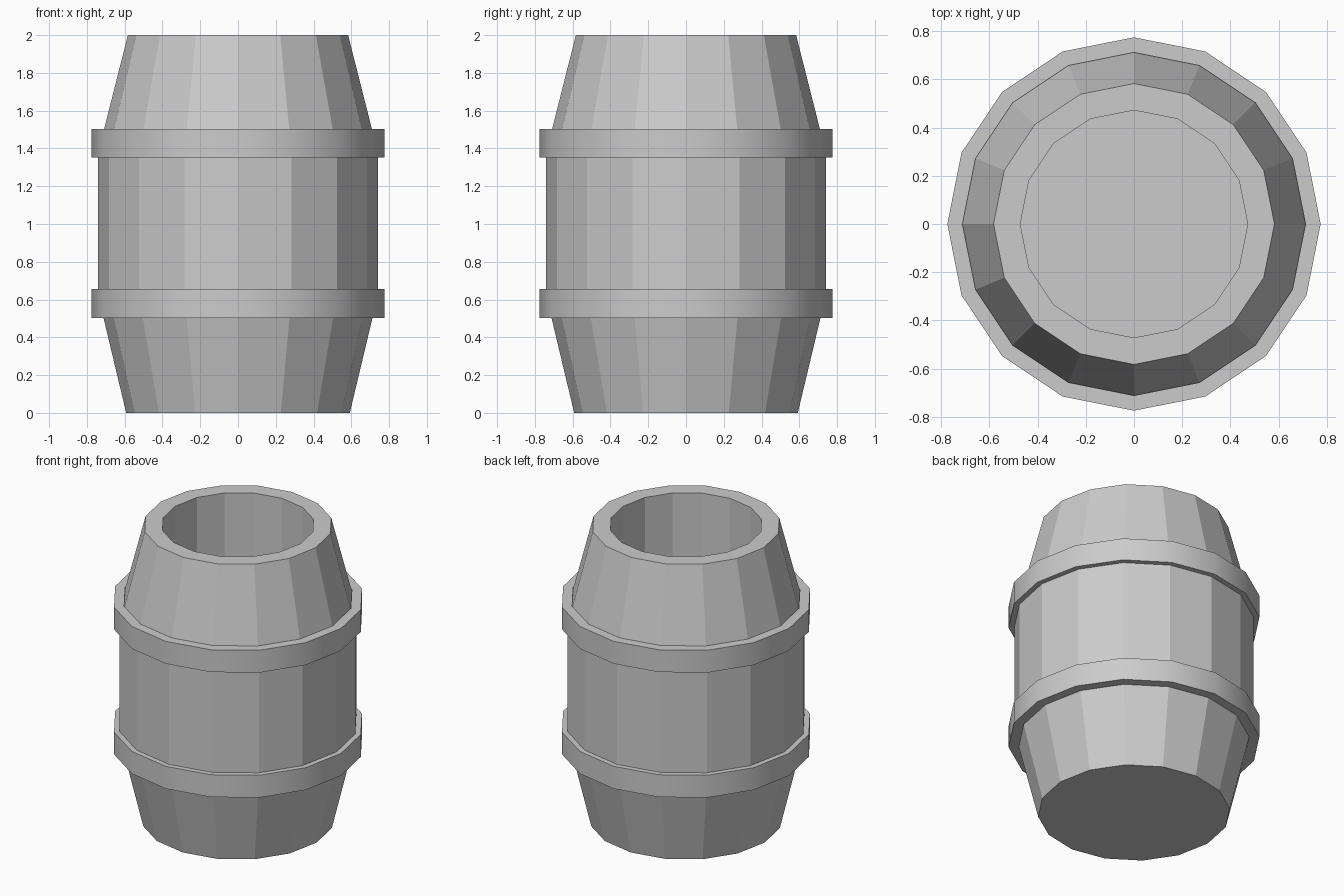
import bpy, bmesh, math

if "Cube" in bpy.data.objects:
    bpy.data.objects.remove(bpy.data.objects["Cube"])

SIDES = 16


def lathe(name, profile, closed=False, smooth=False):
    """Spin an (r, z) profile around z; open profiles get end caps."""
    bm = bmesh.new()
    rings = []
    for r, z in profile:
        rings.append([bm.verts.new((r * math.cos(2 * math.pi * i / SIDES),
                                    r * math.sin(2 * math.pi * i / SIDES), z))
                      for i in range(SIDES)])
    pairs = list(zip(rings, rings[1:]))
    if closed:
        pairs.append((rings[-1], rings[0]))
    for a, b in pairs:
        for i in range(SIDES):
            j = (i + 1) % SIDES
            bm.faces.new((a[i], a[j], b[j], b[i]))
    if not closed:
        bm.faces.new(rings[0])
        bm.faces.new(rings[-1])
    bmesh.ops.recalc_face_normals(bm, faces=bm.faces)
    mesh = bpy.data.meshes.new(name)
    bm.to_mesh(mesh)
    bm.free()
    obj = bpy.data.objects.new(name, mesh)
    bpy.context.collection.objects.link(obj)
    if smooth:
        bpy.ops.object.select_all(action='DESELECT')
        obj.select_set(True)
        bpy.context.view_layer.objects.active = obj
        bpy.ops.object.shade_smooth_by_angle(angle=math.radians(30))
    return obj


# Hollow wooden body: outer wall, rim, straight inner wall, floor
lathe("barrel_body", [(0.592, 0), (0.74, 0.62), (0.74, 1.38), (0.583, 2.0),
                      (0.472, 2.0), (0.472, 0.12)])

# Two hoops
for name, z in (("lower_hoop", 0.503), ("upper_hoop", 1.352)):
    lathe(name, [(0.712, z), (0.775, z), (0.775, z + 0.152), (0.712, z + 0.152)],
          closed=True, smooth=True)
